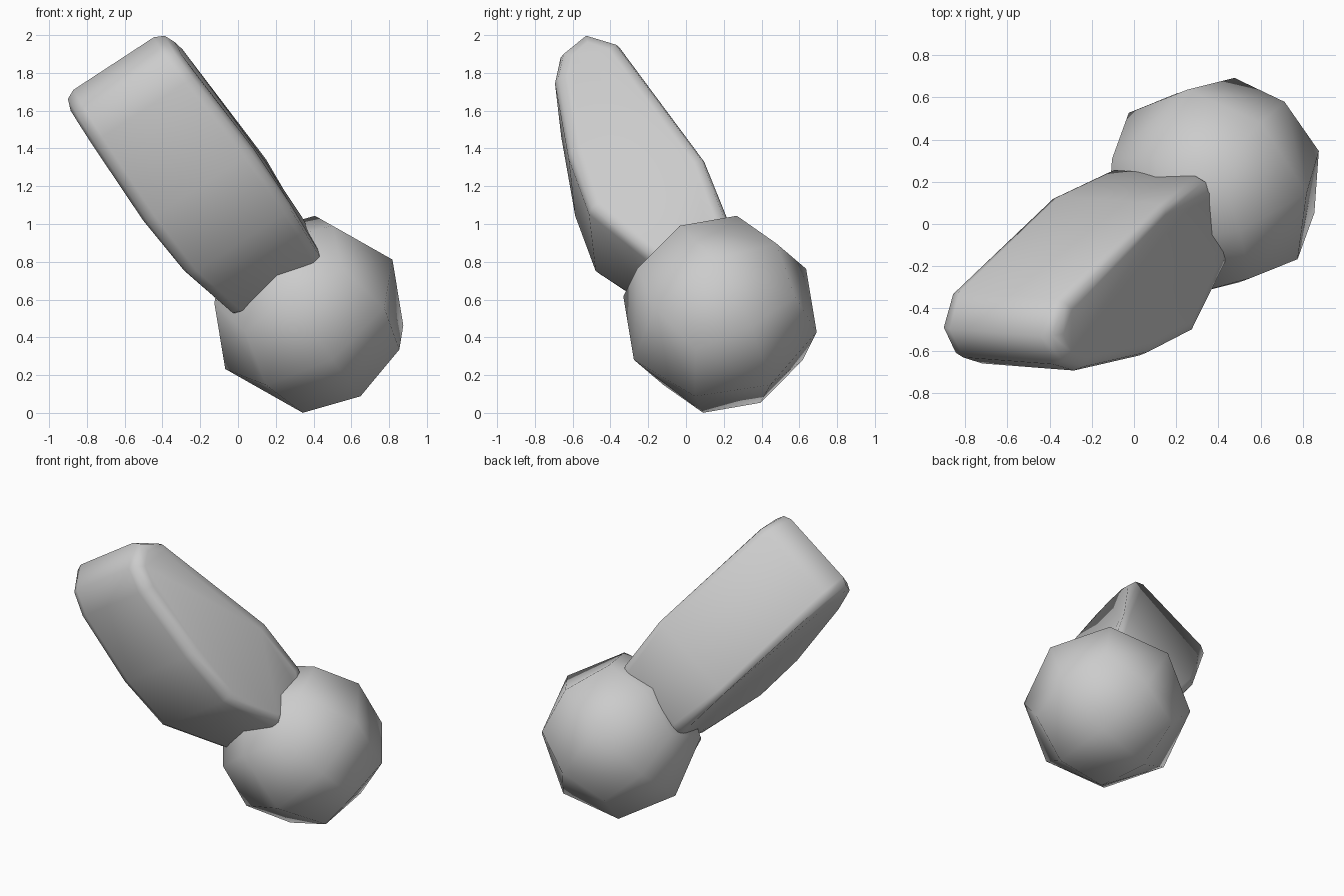
import bpy
import bmesh
from mathutils import Matrix, Vector

default_cube = bpy.data.objects.get("Cube")
if default_cube:
    bpy.data.objects.remove(default_cube, do_unlink=True)

# One plain grey for everything
grey = bpy.data.materials.new("plain grey")
grey.use_nodes = True
colour = (0.6, 0.6, 0.6, 1)
grey.diffuse_color = colour
grey.node_tree.nodes["Principled BSDF"].inputs["Base Color"].default_value = colour

# Shared tilted frame: along the limb, through its thickness, across its width
across = Vector((0.835, -0.064, 0.546)).normalized()
along = Vector((0.499, 0.505, -0.704))
along = (along - across * along.dot(across)).normalized()
through = across.cross(along)
frame = Matrix((along, through, across)).transposed()


def add_object(name, bm):
    bmesh.ops.recalc_face_normals(bm, faces=bm.faces)
    for face in bm.faces:
        face.smooth = True
    mesh = bpy.data.meshes.new(name)
    bm.to_mesh(mesh)
    bm.free()
    mesh.materials.append(grey)
    obj = bpy.data.objects.new(name, mesh)
    bpy.context.collection.objects.link(obj)
    return obj


# Ball joint: a cube divided once and pushed out to a sphere
bm = bmesh.new()
bmesh.ops.create_cube(bm, size=1)
bmesh.ops.subdivide_edges(bm, edges=bm.edges[:], cuts=1, use_grid_fill=True)
centre = Vector((0.375, 0.18, 0.522))
for vert in bm.verts:
    vert.co = centre + frame @ (vert.co.normalized() * 0.53)
add_object("ball_joint", bm)

# Limb: side profile as (along, through, half width), spread across the width
profile = [
    (-1.89, 0.55, 0.325), (-1.73, 0.66, 0.34), (-0.83, 0.66, 0.35),
    (-0.45, 0.585, 0.30), (-0.30, 0.45, 0.26), (-0.30, 0.25, 0.26),
    (-0.45, 0.105, 0.30), (-0.88, -0.02, 0.345), (-1.25, 0.07, 0.35),
    (-1.72, 0.26, 0.33), (-1.85, 0.37, 0.325),
]
bm = bmesh.new()
sides = []
for side in (-1, 1):
    ring = []
    for a, t, half in profile:
        middle = 0.52 + 0.04 * (a + 1.2)
        ring.append(bm.verts.new(frame @ Vector((a, t, middle + side * half))))
    sides.append(ring)
caps = [bm.faces.new(ring) for ring in sides]
rims = [edge for cap in caps for edge in cap.edges]
left, right = sides
for i in range(len(profile)):
    j = (i + 1) % len(profile)
    bm.faces.new((left[i], left[j], right[j], right[i]))
bmesh.ops.recalc_face_normals(bm, faces=bm.faces)

# Round both rims of the limb
bmesh.ops.bevel(bm, geom=rims, offset=0.07, offset_type='OFFSET',
                segments=2, profile=0.5, affect='EDGES')
add_object("limb", bm)
